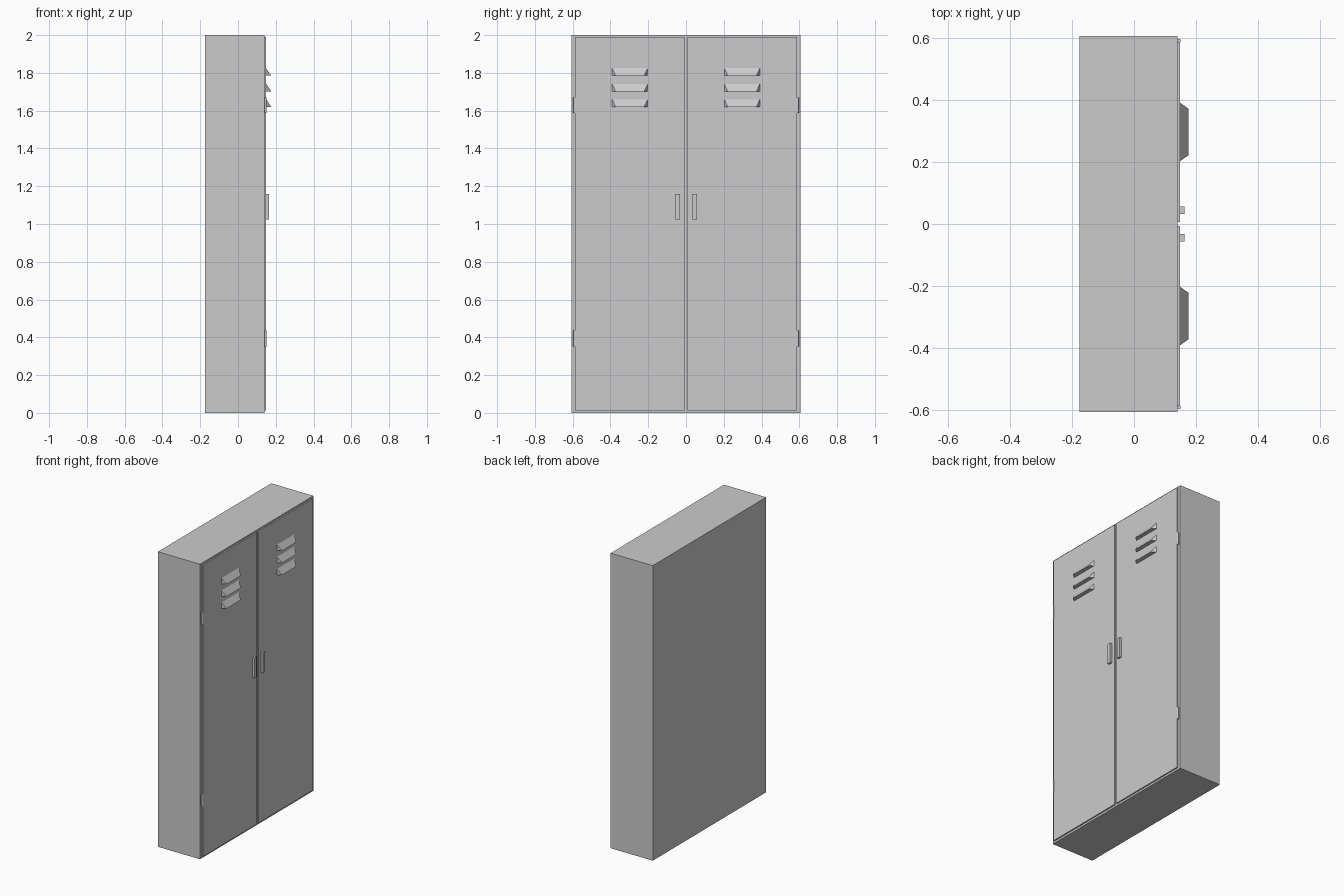
import bpy, bmesh, math
from mathutils import Matrix

if "Cube" in bpy.data.objects:
    bpy.data.objects.remove(bpy.data.objects["Cube"])

FRONT = 0.14    # front face of the carcass
DOOR = 0.149    # outer face of the doors


def make(name, bm, mirror=True):
    bmesh.ops.recalc_face_normals(bm, faces=bm.faces[:])
    me = bpy.data.meshes.new(name)
    bm.to_mesh(me)
    bm.free()
    ob = bpy.data.objects.new(name, me)
    bpy.context.collection.objects.link(ob)
    if mirror:  # left/right halves across y = 0
        m = ob.modifiers.new("Mirror", 'MIRROR')
        m.use_axis = (False, True, False)
        m.use_mirror_merge = False
    return ob


def box(name, x, y, z, mirror=True):
    bm = bmesh.new()
    bmesh.ops.create_cube(bm, size=1)
    for v in bm.verts:
        for i, (a, b) in enumerate((x, y, z)):
            v.co[i] = a if v.co[i] < 0 else b
    return make(name, bm, mirror)


# Cabinet body, doors and handles
box("cabinet_body", (-0.176, FRONT), (-0.607, 0.607), (0, 2), mirror=False)
box("door", (FRONT, DOOR), (0.007, 0.588), (0.013, 1.99))
box("handle", (DOOR, 0.163), (0.033, 0.057), (1.023, 1.16))

# Vent louvers: sloping hood with slanted ends
for n, z in enumerate((1.785, 1.702, 1.62)):
    bm = bmesh.new()
    top = [bm.verts.new((DOOR, y, z + 0.04)) for y in (0.203, 0.391)]
    back = [bm.verts.new((DOOR, y, z)) for y in (0.203, 0.391)]
    lip = [bm.verts.new((0.176, y, z)) for y in (0.222, 0.372)]
    bm.faces.new((top[0], top[1], lip[1], lip[0]))
    bm.faces.new((lip[0], lip[1], back[1], back[0]))
    bm.faces.new((top[0], lip[0], back[0]))
    bm.faces.new((top[1], back[1], lip[1]))
    bm.faces.new((top[0], back[0], back[1], top[1]))
    make(f"louver_{n + 1}", bm)

# Hinge barrels on the outer door edges
for name, z in (("upper_hinge", 1.629), ("lower_hinge", 0.394)):
    bm = bmesh.new()
    bmesh.ops.create_cone(bm, cap_ends=True, segments=12, radius1=0.006,
                          radius2=0.006, depth=0.083,
                          matrix=Matrix.Translation((0.145, 0.591, z)))
    ob = make(name, bm)
    for p in ob.data.polygons:
        p.use_smooth = len(p.vertices) == 4
